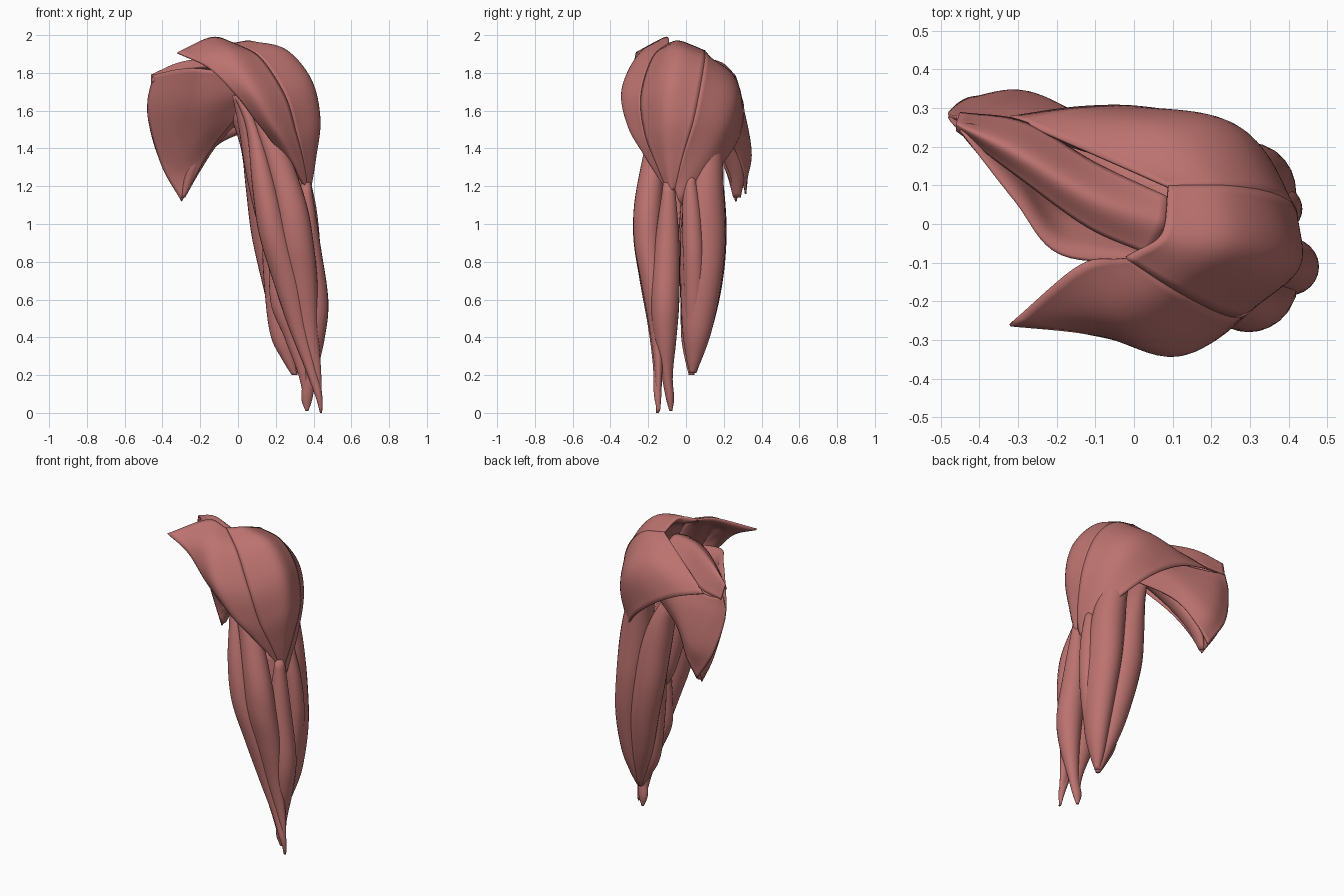
import bpy, bmesh, math
from mathutils import Vector

mat = bpy.data.materials.new("muscle_red")
mat.diffuse_color = (0.5, 0.17, 0.16, 1)


def spline(pts, n):
    """Smooth curve through points of any dimension, n steps per span."""
    p = [Vector(q) for q in pts]
    p = [p[0] * 2 - p[1]] + p + [p[-1] * 2 - p[-2]]
    out = []
    for i in range(1, len(p) - 2):
        a, b, c, d = p[i - 1:i + 3]
        for k in range(n):
            t = k / n
            out.append((b * 2 + (c - a) * t + (a * 2 - b * 5 + c * 4 - d) * t * t
                        + (b * 3 - a - c * 3 + d) * t ** 3) * 0.5)
    return out + [p[-2]]


def finish(name, bm):
    bmesh.ops.recalc_face_normals(bm, faces=bm.faces)
    for f in bm.faces:
        f.smooth = True
    me = bpy.data.meshes.new(name)
    bm.to_mesh(me)
    bm.free()
    me.materials.append(mat)
    ob = bpy.data.objects.new(name, me)
    bpy.context.collection.objects.link(ob)


def spindle(name, stations, sides=24):
    """Long muscle from level slices (z, x, y, half width, half depth)."""
    bm = bmesh.new()
    rings = []
    for z, x, y, rx, ry in spline(stations, 6):
        rx, ry = max(rx, 0.004), max(ry, 0.004)
        rings.append([bm.verts.new((x + rx * math.cos(a), y + ry * math.sin(a), z))
                      for a in (2 * math.pi * k / sides for k in range(sides))])
    for r, s in zip(rings, rings[1:]):
        for k in range(sides):
            j = (k + 1) % sides
            bm.faces.new((r[k], r[j], s[j], s[k]))
    bm.faces.new(rings[0])
    bm.faces.new(rings[-1])
    finish(name, bm)


def sheet(name, rows, inside, thick, n=8):
    """Broad muscle: smooth outer patch, thickened towards a point, thin at the rim."""
    cols = [spline(r, n) for r in rows]
    lines = [spline(c, n) for c in zip(*cols)]
    U, V = len(lines), len(lines[0])
    bm = bmesh.new()
    outer = [[bm.verts.new(p) for p in line] for line in lines]
    for i in range(U - 1):
        for j in range(V - 1):
            bm.faces.new((outer[i][j], outer[i + 1][j], outer[i + 1][j + 1], outer[i][j + 1]))
    bm.normal_update()
    mid = outer[U // 2][V // 2]
    sign = 1 if mid.normal.dot(Vector(inside) - mid.co) > 0 else -1

    def depth(i, j):
        e = min(1, 4 * min(i, U - 1 - i) / U) * min(1, 4 * min(j, V - 1 - j) / V)
        return sign * thick * (0.15 + 0.85 * math.sqrt(e))

    inner = [[bm.verts.new(v.co + v.normal * depth(i, j)) for j, v in enumerate(line)]
             for i, line in enumerate(outer)]
    for i in range(U - 1):
        for j in range(V - 1):
            bm.faces.new((inner[i][j], inner[i][j + 1], inner[i + 1][j + 1], inner[i + 1][j]))

    def rim(g):
        return (g[0][:-1] + [l[-1] for l in g[:-1]] + g[-1][:0:-1] + [l[0] for l in g[:0:-1]])
    a, b = rim(outer), rim(inner)
    for k in range(len(a)):
        j = (k + 1) % len(a)
        bm.faces.new((a[k], a[j], b[j], b[k]))
    finish(name, bm)


# Shoulder cap: three heads sharing two seams
core = (0.1, 0, 1.55)
front_seam = [(-.02, -.09, 1.96), (.12, -.18, 1.88), (.25, -.24, 1.68),
              (.31, -.22, 1.48), (.35, -.16, 1.32), (.37, -.10, 1.18)]
back_seam = [(.09, .10, 1.92), (.24, .10, 1.88), (.36, .08, 1.75),
             (.42, .04, 1.55), (.41, -.02, 1.35), (.38, -.06, 1.18)]
mid_line = [(.07, -.03, 1.97), (.25, -.06, 1.925), (.385, -.10, 1.76),
            (.43, -.11, 1.55), (.41, -.10, 1.35), (.385, -.08, 1.17)]
front_mid = [(-.14, -.11, 1.99), (-.03, -.25, 1.90), (.09, -.34, 1.71),
             (.19, -.31, 1.52), (.28, -.22, 1.36), (.36, -.11, 1.19)]
front_edge = [(-.32, -.265, 1.91), (-.16, -.28, 1.83), (-.02, -.30, 1.69),
              (.09, -.27, 1.55), (.22, -.19, 1.38), (.35, -.10, 1.20)]
back_mid = [(-.12, .19, 1.81), (.08, .25, 1.79), (.23, .265, 1.68),
            (.32, .21, 1.52), (.37, .09, 1.33), (.38, -.04, 1.13)]
back_edge = [(-.32, .28, 1.70), (-.14, .305, 1.64), (.02, .305, 1.55),
             (.17, .27, 1.43), (.30, .16, 1.28), (.36, -.02, 1.10)]
sheet("shoulder_cap_front", list(zip(front_edge, front_mid, front_seam)), core, .06)
sheet("shoulder_cap_middle", list(zip(front_seam, mid_line, back_seam)), core, .08)
sheet("shoulder_cap_back", list(zip(back_seam, back_mid, back_edge)), core, .06)

# Shoulder blade muscles
sheet("blade_front_muscle", [
    [(-.45, .24, 1.79), (-.48, .28, 1.60), (-.41, .30, 1.32), (-.30, .26, 1.12)],
    [(-.31, .06, 1.82), (-.36, .15, 1.60), (-.30, .20, 1.36), (-.22, .22, 1.26)],
    [(-.19, -.08, 1.82), (-.20, -.02, 1.64), (-.17, .06, 1.50), (-.13, .14, 1.41)],
    [(.05, -.10, 1.78), (.04, -.07, 1.70), (.03, -.03, 1.65), (.02, .00, 1.60)]],
    (-.2, .4, 1.6), .06)
sheet("blade_top_muscle", [
    [(-.46, .24, 1.75), (-.46, .26, 1.79), (-.45, .29, 1.70)],
    [(-.30, .12, 1.82), (-.30, .19, 1.855), (-.28, .265, 1.72)],
    [(-.12, -.01, 1.84), (-.10, .07, 1.88), (-.10, .16, 1.78)],
    [(.04, -.08, 1.84), (.08, .00, 1.87), (.09, .07, 1.83)]],
    (-.2, .1, 1.5), .06)
sheet("blade_back_muscle", [
    [(-.46, .28, 1.71), (-.48, .29, 1.58), (-.42, .33, 1.35), (-.30, .32, 1.16)],
    [(-.34, .27, 1.69), (-.34, .315, 1.57), (-.28, .345, 1.38), (-.22, .31, 1.27)],
    [(-.10, .20, 1.70), (-.10, .25, 1.60), (-.09, .26, 1.52), (-.09, .24, 1.43)],
    [(.20, .10, 1.74), (.20, .12, 1.68), (.20, .12, 1.60), (.20, .10, 1.54)]],
    (-.2, 0, 1.6), .06)
spindle("blade_lower_muscle", [
    (1.14, -.29, .27, .01, .02), (1.28, -.24, .26, .04, .05), (1.43, -.15, .20, .05, .06),
    (1.57, -.02, .12, .06, .06), (1.66, .12, .05, .04, .04)])

# Front of the upper arm
spindle("biceps_inner_head", [
    (1.68, .00, -.12, .02, .02), (1.50, .08, -.14, .035, .04), (1.20, .14, -.19, .065, .07),
    (.95, .19, -.20, .08, .08), (.70, .26, -.18, .075, .065), (.45, .32, -.16, .05, .04),
    (.25, .38, -.15, .03, .025), (.10, .425, -.15, .02, .02), (.01, .44, -.145, .006, .008)])
spindle("biceps_outer_head", [
    (1.66, .10, -.13, .04, .03), (1.50, .15, -.15, .055, .045), (1.35, .21, -.17, .07, .06),
    (1.10, .28, -.20, .085, .075), (.90, .31, -.20, .09, .075), (.70, .34, -.175, .08, .065),
    (.45, .37, -.155, .055, .04), (.22, .41, -.145, .03, .02), (.00, .44, -.15, .006, .008)])
spindle("inner_arm_muscle", [
    (1.68, .00, -.10, .03, .03), (1.50, .06, -.08, .055, .055), (1.25, .11, -.07, .065, .065),
    (.95, .17, -.05, .05, .05), (.80, .22, -.05, .01, .01)])
spindle("deep_arm_muscle_outer", [
    (1.22, .36, -.09, .025, .03), (.90, .37, -.10, .065, .065), (.60, .40, -.11, .078, .075),
    (.40, .40, -.11, .06, .06), (.20, .38, -.10, .035, .03), (.08, .365, -.085, .03, .022),
    (.01, .365, -.08, .008, .008)])
spindle("deep_arm_muscle_inner", [
    (.95, .20, -.08, .03, .03), (.60, .26, -.10, .09, .055), (.40, .31, -.10, .065, .045),
    (.20, .35, -.10, .03, .025), (.03, .365, -.08, .01, .01)])

# Back of the upper arm
spindle("triceps_long_head", [
    (1.62, -.02, .05, .035, .04), (1.40, .08, .09, .065, .075), (1.20, .13, .11, .09, .09),
    (.95, .165, .13, .095, .085), (.70, .21, .12, .085, .075), (.45, .25, .085, .06, .055),
    (.21, .30, .04, .015, .015)])
spindle("triceps_outer_head", [
    (1.58, .20, .13, .06, .06), (1.40, .25, .11, .085, .085), (1.20, .28, .10, .10, .10),
    (.95, .305, .09, .10, .12), (.70, .33, .08, .09, .11), (.45, .335, .06, .065, .08),
    (.30, .32, .045, .04, .045), (.21, .31, .035, .015, .015)])
spindle("triceps_side_band", [
    (1.25, .35, .02, .03, .03), (1.05, .37, .03, .05, .05), (.80, .385, .04, .05, .055),
    (.50, .365, .04, .035, .045), (.28, .33, .03, .01, .015)])
spindle("triceps_deep_head", [
    (1.20, .22, .03, .05, .05), (.90, .22, .03, .09, .07), (.60, .22, .03, .075, .06),
    (.40, .235, .025, .06, .05), (.28, .27, .025, .035, .03), (.20, .30, .03, .015, .015)])
